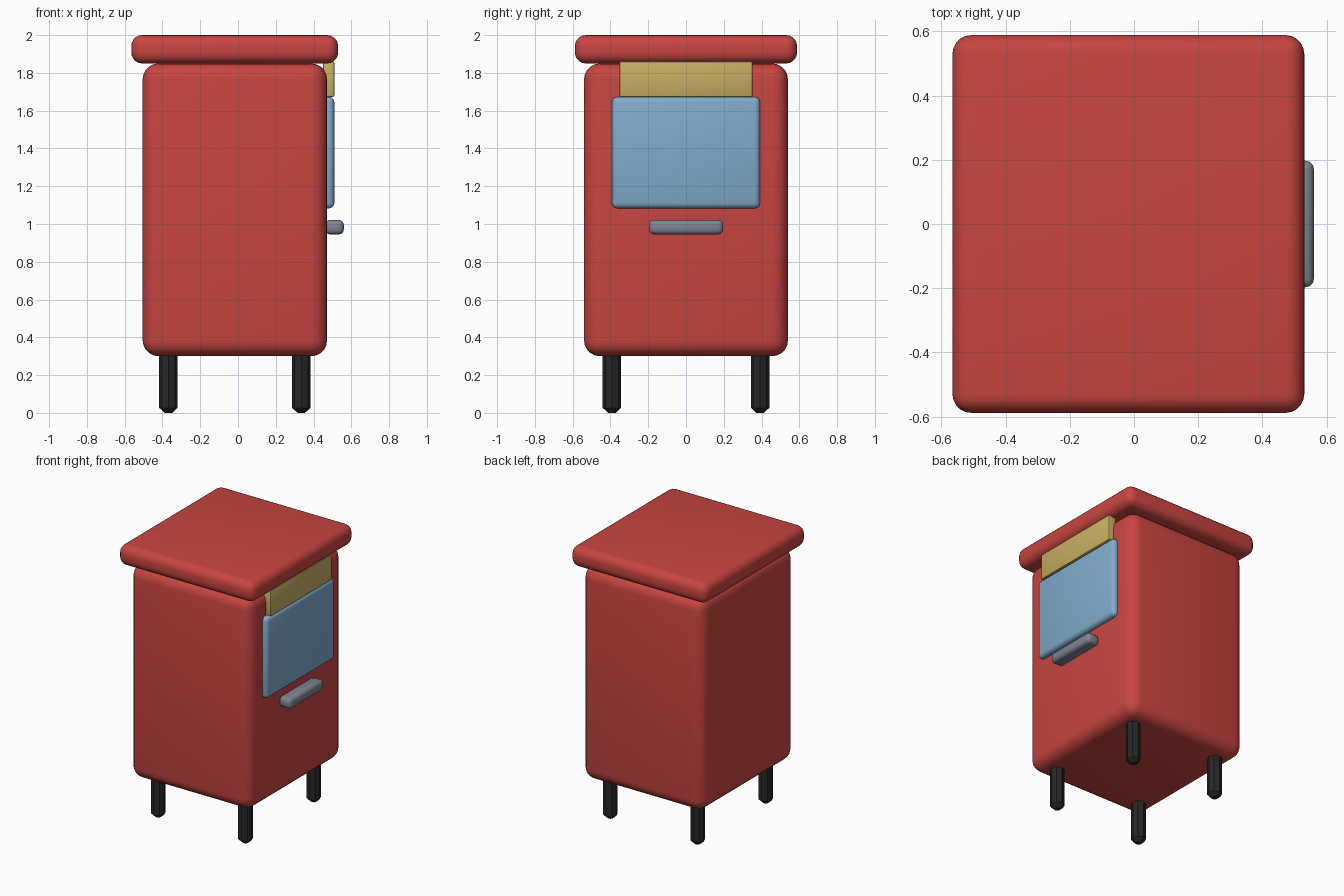
import bpy
import bmesh
import math
from mathutils import Matrix

if "Cube" in bpy.data.objects:
    bpy.data.objects.remove(bpy.data.objects["Cube"])


def material(name, rgb):
    m = bpy.data.materials.new(name)
    m.diffuse_color = (*rgb, 1)
    m.use_nodes = True
    m.node_tree.nodes["Principled BSDF"].inputs["Base Color"].default_value = m.diffuse_color
    return m


red = material("red paint", (0.58, 0.06, 0.052))
blue = material("blue glass", (0.22, 0.41, 0.60))
yellow = material("yellow panel", (0.58, 0.43, 0.125))
grey = material("grey metal", (0.21, 0.23, 0.29))
black = material("black rubber", (0.02, 0.02, 0.02))


def finish(bm, name, mat, angle):
    mesh = bpy.data.meshes.new(name)
    bm.to_mesh(mesh)
    bm.free()
    mesh.materials.append(mat)
    ob = bpy.data.objects.new(name, mesh)
    bpy.context.collection.objects.link(ob)
    bpy.ops.object.select_all(action='DESELECT')
    ob.select_set(True)
    bpy.context.view_layer.objects.active = ob
    bpy.ops.object.shade_smooth_by_angle(angle=math.radians(angle))
    return ob


def rounded_box(name, x, y, z, radius, segments, mat):
    """Box between (min, max) pairs with rounded edges."""
    bm = bmesh.new()
    bmesh.ops.create_cube(bm, size=1)
    for v in bm.verts:
        for i, (lo, hi) in enumerate((x, y, z)):
            v.co[i] = hi if v.co[i] > 0 else lo
    bmesh.ops.bevel(bm, geom=bm.edges[:], offset=radius, segments=segments,
                    profile=0.5, affect='EDGES')
    return finish(bm, name, mat, 40)


def leg(name, x, y):
    """Eight-sided post with a chamfered foot."""
    bm = bmesh.new()
    bmesh.ops.create_cone(bm, cap_ends=True, segments=8, radius1=0.049,
                          radius2=0.049, depth=0.33,
                          matrix=Matrix.Translation((x, y, 0.17)))
    rim = [e for e in bm.edges if all(v.co.z < 0.1 for v in e.verts)]
    bmesh.ops.bevel(bm, geom=rim, offset=0.027, segments=1, affect='EDGES')
    low = min(v.co.z for v in bm.verts)
    for v in bm.verts:
        v.co.z -= low
    return finish(bm, name, black, 30)


# Cabinet and lid
rounded_box("cabinet", (-0.505, 0.472), (-0.54, 0.54), (0.30, 1.85), 0.085, 5, red)
rounded_box("lid", (-0.565, 0.53), (-0.588, 0.588), (1.85, 2.0), 0.058, 5, red)

# Door fittings on the right side
rounded_box("window", (0.44, 0.51), (-0.392, 0.392), (1.083, 1.673), 0.028, 3, blue)
rounded_box("top_panel", (0.45, 0.51), (-0.352, 0.352), (1.673, 1.86), 0.008, 2, yellow)
rounded_box("handle", (0.462, 0.56), (-0.197, 0.197), (0.945, 1.022), 0.026, 3, grey)

# Legs
for xn, x in (("left", -0.368), ("right", 0.335)):
    for yn, y in (("front", -0.392), ("back", 0.392)):
        leg(f"{yn}_{xn}_leg", x, y)
